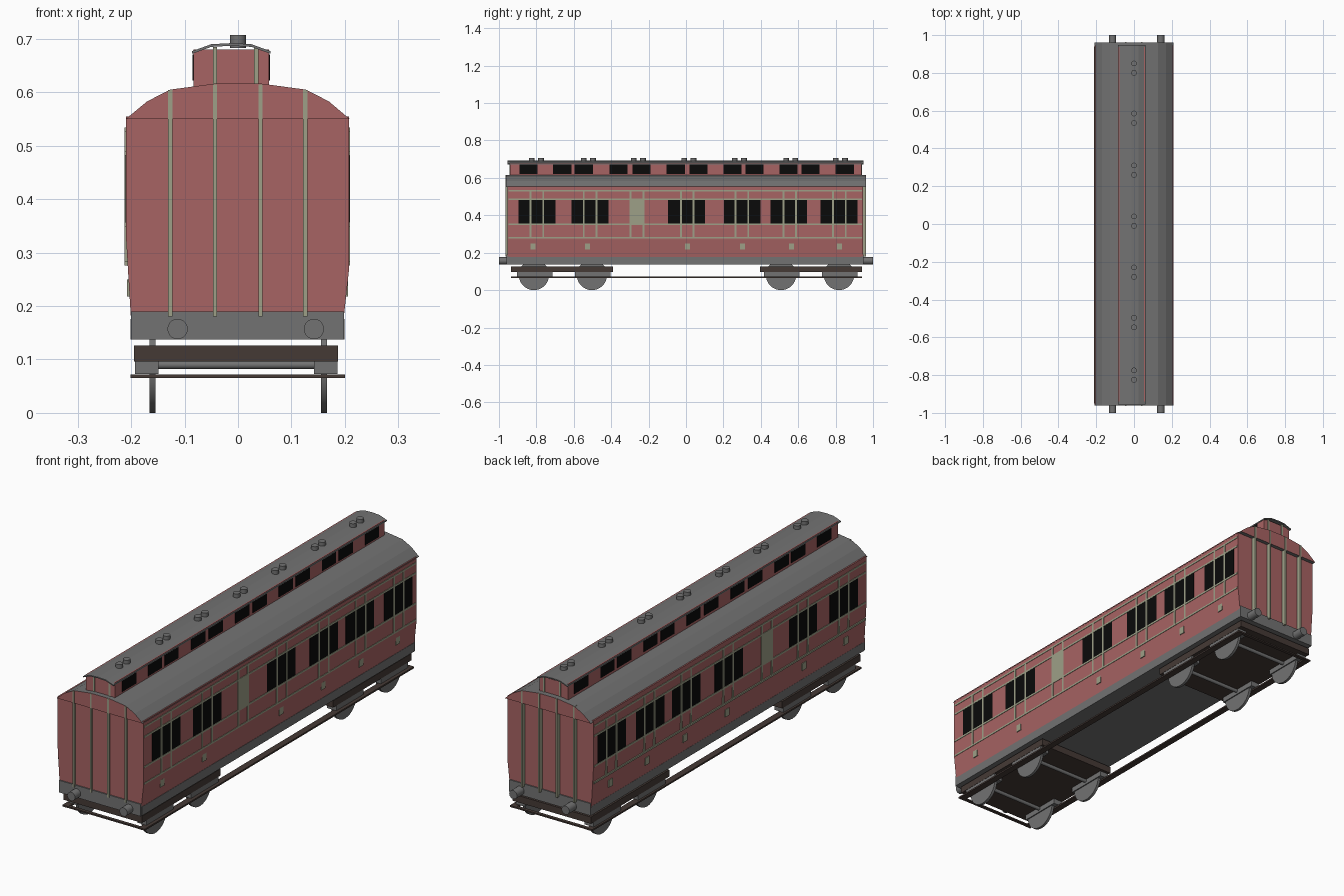
import bpy, bmesh, math
from mathutils import Matrix

if "Cube" in bpy.data.objects:
    bpy.data.objects.remove(bpy.data.objects["Cube"])


def material(name, r, g, b):
    m = bpy.data.materials.new(name)
    m.diffuse_color = (r, g, b, 1)
    m.use_nodes = True
    m.node_tree.nodes["Principled BSDF"].inputs["Base Color"].default_value = m.diffuse_color
    return m


RED = material("carriage red", 0.39, 0.125, 0.125)
GREY = material("iron grey", 0.17, 0.17, 0.17)
SAGE = material("sage trim", 0.34, 0.35, 0.245)
BLACK = material("window black", 0.003, 0.003, 0.003)
BROWN = material("dark brown", 0.06, 0.042, 0.036)


def finish(name, bm, *mats):
    bmesh.ops.recalc_face_normals(bm, faces=bm.faces)
    me = bpy.data.meshes.new(name)
    bm.to_mesh(me)
    bm.free()
    for m in mats:
        me.materials.append(m)
    ob = bpy.data.objects.new(name, me)
    bpy.context.collection.objects.link(ob)
    return ob


def boxes(name, mat, ranges):
    """Boxes given as (x0, x1, y0, y1, z0, z1), gathered in one object."""
    bm = bmesh.new()
    for x0, x1, y0, y1, z0, z1 in ranges:
        mx = Matrix.Translation(((x0 + x1) / 2, (y0 + y1) / 2, (z0 + z1) / 2))
        bmesh.ops.create_cube(bm, size=1, matrix=mx @ Matrix.Diagonal((abs(x1 - x0), y1 - y0, z1 - z0, 1)))
    return finish(name, bm, mat)


def cylinders(name, mat, items, axis, sides):
    """Cylinders given as (centre, radius, length) along one axis."""
    rot = {"X": Matrix.Rotation(math.pi / 2, 4, "Y"), "Y": Matrix.Rotation(math.pi / 2, 4, "X"),
           "Z": Matrix()}[axis]
    bm = bmesh.new()
    for centre, r, length in items:
        bmesh.ops.create_cone(bm, cap_ends=True, segments=sides, radius1=r, radius2=r, depth=length,
                              matrix=Matrix.Translation(centre) @ rot)
    ob = finish(name, bm, mat)
    bpy.ops.object.select_all(action="DESELECT")
    ob.select_set(True)
    bpy.context.view_layer.objects.active = ob
    bpy.ops.object.shade_smooth_by_angle(angle=math.radians(40))
    return ob


def extrude(name, profile, y0, y1, side_mat, end_mat):
    """Extrude an x-z profile along y; end faces take the second material."""
    bm = bmesh.new()
    face = bm.faces.new([bm.verts.new((x, y0, z)) for x, z in profile])
    new = bmesh.ops.extrude_face_region(bm, geom=[face])["geom"]
    for v in new:
        if isinstance(v, bmesh.types.BMVert):
            v.co.y = y1
    bm.normal_update()
    for f in bm.faces:
        f.material_index = 1 if abs(f.normal.y) > 0.5 else 0
    return finish(name, bm, side_mat, end_mat)


# Main body and curved roof
extrude("body", [(-0.2, 0.17), (-0.21, 0.335), (-0.21, 0.555), (0.208, 0.555), (0.208, 0.27), (0.197, 0.17)],
        -0.955, 0.945, RED, RED)
extrude("main_roof", [(-0.21, 0.55), (-0.17, 0.583), (-0.127, 0.605), (-0.045, 0.616), (0.045, 0.616),
                      (0.127, 0.605), (0.17, 0.583), (0.209, 0.55)], -0.962, 0.962, GREY, RED)

# Raised clerestory with its own roof
boxes("clerestory", RED, [(-0.083, 0.058, -0.94, 0.938, 0.6, 0.68)])
extrude("clerestory_roof", [(-0.086, 0.672), (-0.086, 0.677), (-0.05, 0.69), (-0.013, 0.692), (0.025, 0.69),
                            (0.061, 0.677), (0.061, 0.672), (0.025, 0.685), (-0.013, 0.687), (-0.05, 0.685)],
        -0.955, 0.948, GREY, GREY)
boxes("clerestory_windows", BLACK,
      [(x - 0.002, x + 0.002, y, y + 0.097, 0.622, 0.671) for x in (-0.083, 0.058)
       for y in (-0.89, -0.71, -0.595, -0.41, -0.287, -0.103, 0.019, 0.2, 0.318, 0.5, 0.618, 0.8)])
cylinders("roof_vents", GREY, [((0, y + d, 0.695), 0.015, 0.025) for d in (-0.025, 0.025)
                               for y in (0.825, 0.56, 0.285, 0.015, -0.255, -0.522, -0.8)], "Z", 16)

# Painted details, repeated on both long sides
DOORS = (-0.797, -0.513, -0.262, 0.007, 0.299, 0.555, 0.82)
WINDOWS = (-0.797, -0.513, 0.003, 0.3, 0.55, 0.818)
windows, trim = [], []
for s, wall in ((-1, 0.21), (1, 0.208)):
    inner, outer = s * (wall - 0.006), s * (wall + 0.002)

    def plate(y0, y1, z0, z1):
        return (inner, outer, y0, y1, z0, z1)

    for y in WINDOWS:
        windows.append((s * (wall - 0.006), s * (wall + 0.001), y - 0.098, y + 0.098, 0.357, 0.482))
    for y in DOORS:
        for d in (-0.034, 0.034):
            trim.append(plate(y + d - 0.005, y + d + 0.005, 0.278, 0.53))
    trim.append(plate(-0.30, -0.225, 0.355, 0.485))       # blank door panel
    for z in (0.53, 0.486, 0.353, 0.28):                  # horizontal lining
        trim.append(plate(-0.95, 0.94, z - 0.004, z + 0.004))
    for y in (-0.818, -0.527, 0.008, 0.302, 0.564, 0.82):  # small door plates
        trim.append((s * (wall - 0.009), s * (wall - 0.002), y - 0.014, y + 0.014, 0.218, 0.25))
boxes("side_windows", BLACK, windows)
boxes("side_trim", SAGE, trim)

# Vertical strips on both ends
strips = []
for y0, y1, c0, c1 in ((-0.964, -0.955, -0.943, -0.937), (0.944, 0.9635, 0.935, 0.941)):
    for x, top in ((-0.127, 0.604), (-0.043, 0.615), (0.042, 0.615), (0.126, 0.604)):
        strips.append((x - 0.004, x + 0.004, y0, y1, 0.18, top))
    for x in (-0.043, 0.034):
        strips.append((x - 0.004, x + 0.004, c0, c1, 0.612, 0.685))
boxes("end_strips", SAGE, strips)

# Underframe, headstocks and buffers
boxes("underframe", GREY, [(-0.201, 0.199, -0.953, 0.943, 0.137, 0.176)])
boxes("headstocks", GREY, [(-0.2, 0.198, -0.96, -0.945, 0.137, 0.19), (-0.2, 0.198, 0.935, 0.95, 0.137, 0.19)])
cylinders("buffers", GREY, [((x, s * 0.97, 0.157), 0.019, 0.06) for x in (-0.113, 0.142) for s in (-1, 1)], "Y", 20)

# Bogies: frame, wheels, axles and springs
AXLES = (-0.813, -0.503, 0.508, 0.818)
boxes("bogie_frames", BROWN, [(-0.195, 0.187, -0.935, -0.39, 0.096, 0.126), (-0.195, 0.187, 0.395, 0.94, 0.096, 0.126)])
cylinders("wheels", GREY, [((x, y, 0.081), 0.081, 0.012) for x in (-0.16, 0.161) for y in AXLES], "X", 32)
cylinders("axles", GREY, [((0, y, 0.09), 0.008, 0.32) for y in AXLES], "X", 12)
boxes("axle_springs", GREY, [(x, x + 0.044, y - 0.09, y + 0.1, 0.073, 0.097) for x in (-0.193, 0.142) for y in AXLES])

# Footboards running round the carriage
boxes("footboards", BROWN, [(-0.201, -0.172, -0.935, 0.94, 0.065, 0.072), (0.171, 0.2, -0.935, 0.94, 0.065, 0.072),
                            (-0.2, 0.2, -0.935, -0.92, 0.0655, 0.0715), (-0.2, 0.2, 0.925, 0.94, 0.0655, 0.0715)])
